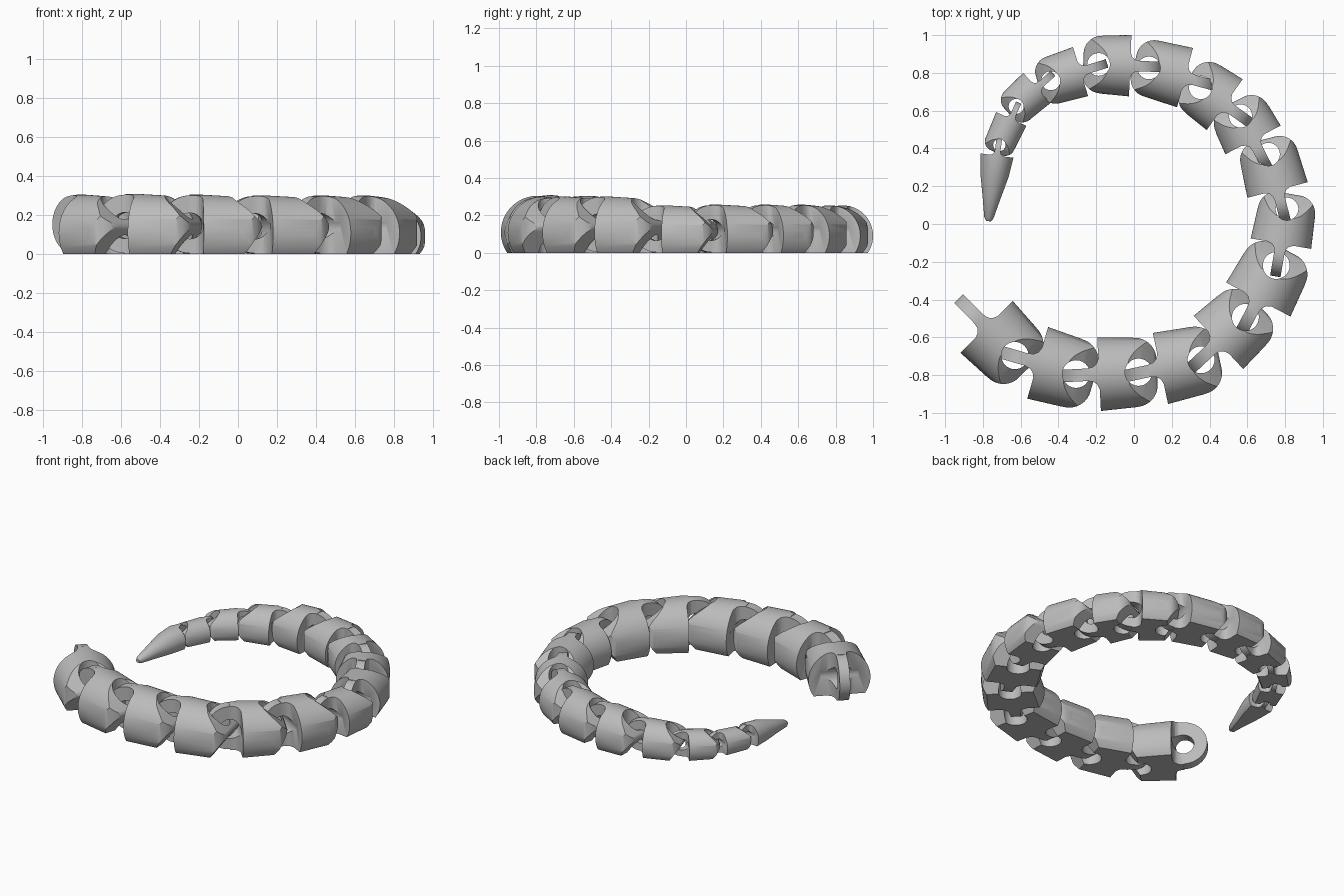
import bpy, bmesh, math
from mathutils import Matrix

if "Cube" in bpy.data.objects:
    bpy.data.objects.remove(bpy.data.objects["Cube"])

gray = bpy.data.materials.new("light_gray")
gray.diffuse_color = (0.5, 0.5, 0.5, 1)
gray.use_nodes = True
gray.node_tree.nodes["Principled BSDF"].inputs["Base Color"].default_value = gray.diffuse_color


def mesh_object(name, bm):
    bmesh.ops.recalc_face_normals(bm, faces=bm.faces[:])
    me = bpy.data.meshes.new(name)
    bm.to_mesh(me)
    bm.free()
    ob = bpy.data.objects.new(name, me)
    bpy.context.collection.objects.link(ob)
    return ob


def prism(name, pts, axis, lo, hi):
    """Extrude a 2D outline: axis 'z' takes (x, y) points, axis 'y' takes (x, z)."""
    bm = bmesh.new()
    put = (lambda p, d: (p[0], p[1], d)) if axis == 'z' else (lambda p, d: (p[0], d, p[1]))
    a = [bm.verts.new(put(p, lo)) for p in pts]
    b = [bm.verts.new(put(p, hi)) for p in pts]
    bm.faces.new(a)
    bm.faces.new(b[::-1])
    for i in range(len(a)):
        j = (i + 1) % len(a)
        bm.faces.new((a[i], a[j], b[j], b[i]))
    return mesh_object(name, bm)


def tube(name, rings, n=64):
    """Loft circles given as (x, z centre, radius)."""
    bm = bmesh.new()
    loops = [[bm.verts.new((x, r * math.cos(2 * math.pi * k / n),
                            c + r * math.sin(2 * math.pi * k / n))) for k in range(n)]
             for x, c, r in rings]
    for a, b in zip(loops, loops[1:]):
        for k in range(n):
            j = (k + 1) % n
            bm.faces.new((a[k], a[j], b[j], b[k]))
    bm.faces.new(loops[0])
    bm.faces.new(loops[-1][::-1])
    return mesh_object(name, bm)


def circle(cx, cy, r, n=40, a0=0.0, a1=2 * math.pi):
    return [(cx + r * math.cos(a0 + (a1 - a0) * k / n),
             cy + r * math.sin(a0 + (a1 - a0) * k / n)) for k in range(n)]


def combine(ob, steps):
    """Apply booleans in order, then remove the cutters."""
    for op, cutter in steps:
        m = ob.modifiers.new("cut", 'BOOLEAN')
        m.operation, m.object, m.solver = op, cutter, 'EXACT'
    dg = bpy.context.evaluated_depsgraph_get()
    dg.update()
    me = bpy.data.meshes.new_from_object(ob.evaluated_get(dg))
    ob.modifiers.clear()
    ob.data = me
    for _, cutter in steps:
        bpy.data.objects.remove(cutter)


def link(name, w, length, tail):
    back = [(-.16, .085), (-.08, .1), (-.03, .14), (0, .21), (0, .6)]
    half = [(x * w, y * w) for x, y in back]
    if tail:
        # pointed end piece, sinking towards the floor
        body = tube(name, [(-.16 * w, .28 * w, .5 * w), (0, .28 * w, .5 * w),
                           (length * .3, .27 * w, .43 * w), (length * .65, .2 * w, .27 * w),
                           (length * .95, .12 * w, .14 * w), (length, .11 * w, .07 * w)])
        half += [(length + w, .6 * w)]
        side = [(-.3 * w, 0), (length + w, 0), (length + w, w), (-.3 * w, w)]
    else:
        # rounded hull narrowing to a wedge tip
        body = tube(name, [(-.16 * w, .28 * w, .5 * w), (0, .28 * w, .5 * w),
                           (length + .1 * w, .28 * w, .45 * w)])
        for k in range(13):
            a = math.pi / 2 * k / 12
            half.append((length - .3 * w + .3 * w * math.sin(a), (.18 + .29 * math.cos(a)) * w))
        side = [(-.3 * w, 0)] + [(length - d * w, z * w) for d, z in
                [(.24, 0), (.03, .3), (0, .36), (.03, .42), (.19, .58), (.38, .73), (.45, .9)]]
        side += [(-.3 * w, .9 * w)]
    plan = half + [(x, -y) for x, y in reversed(half)]
    # hinge tab: half disc joined to the back face
    tab_pts = [(.1 * w, .02 * w), (.1 * w, .76 * w)] + \
        circle(-.16 * w, .39 * w, .38 * w, 32, math.pi / 2, math.pi * 1.5) + [(-.16 * w, .01 * w)]
    steps = [('INTERSECT', prism("c_side", side, 'y', -w, w)),
             ('INTERSECT', prism("c_plan", plan, 'z', -w, 2 * w))]
    if not tail:
        steps.append(('DIFFERENCE', prism("c_socket", circle(length - .25 * w, 0, .185 * w),
                                          'z', -w, 2 * w)))
    steps += [('UNION', prism("c_tab", tab_pts, 'y', -.085 * w, .085 * w)),
              ('DIFFERENCE', prism("c_hole", circle(-.16 * w, .37 * w, .17 * w), 'y', -.3 * w, .3 * w))]
    combine(body, steps)
    return body


# back-face centre (x, y), heading vector, width
links = [(-.78, -.545, .70, -.71, .39), (-.51, -.735, .96, -.28, .395),
         (-.185, -.795, 1, .05, .39), (.14, -.765, .978, .21, .385),
         (.447, -.627, .73, .68, .385), (.658, -.40, .467, .884, .385),
         (.778, -.104, .17, .98, .325), (.76, .18, -.25, .967, .33),
         (.63, .445, -.46, .887, .33), (.48, .632, -.816, .577, .33),
         (.27, .775, -.966, .26, .325), (-.02, .838, -1, .04, .325),
         (-.283, .807, -.956, -.294, .272), (-.515, .72, -.745, -.666, .215),
         (-.65, .556, -.415, -.91, .176), (-.725, .362, -.13, -.99, .175)]

for i, (x, y, dx, dy, w) in enumerate(links):
    tail = i == len(links) - 1
    length = .35 if tail else .94 * math.dist((x, y), links[i + 1][:2])
    ob = link("tail_tip" if tail else f"chain_link_{i + 1:02d}", w, length, tail)
    ob.matrix_world = Matrix.Translation((x, y, 0)) @ Matrix.Rotation(math.atan2(dy, dx), 4, 'Z')
    ob.data.materials.clear()
    ob.data.materials.append(gray)
    for p in ob.data.polygons:
        p.material_index = 0
    bpy.ops.object.select_all(action='DESELECT')
    ob.select_set(True)
    bpy.context.view_layer.objects.active = ob
    bpy.ops.object.shade_smooth_by_angle(angle=math.radians(30))
